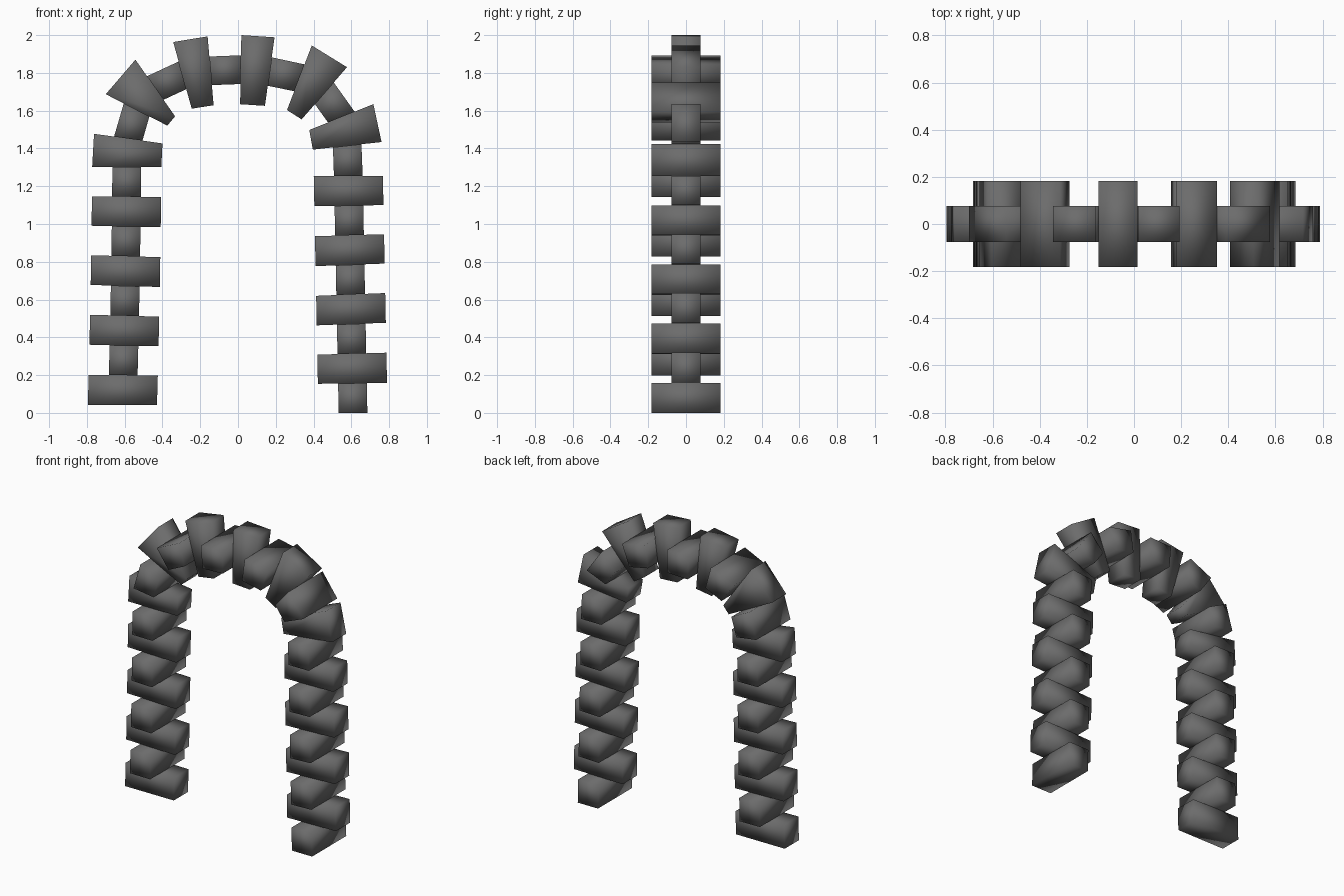
import bpy, bmesh, math
from mathutils import Vector

if "Cube" in bpy.data.objects:
    bpy.data.objects.remove(bpy.data.objects["Cube"])

LONG, SHORT = 0.183, 0.076   # half sizes of each link block

mat = bpy.data.materials.new("dark grey metal")
mat.diffuse_color = (0.15, 0.15, 0.15, 1)
mat.use_nodes = True
mat.node_tree.nodes["Principled BSDF"].inputs["Base Color"].default_value = mat.diffuse_color

# Path stations: (x, z, angle of the outward direction in degrees)
stations = []
# left leg, going up
for k in range(9):
    t = k / 8
    stations.append((-0.612 + 0.023 * (1.6 * t - 0.6 * t * t),
                     0.042 + 0.1575 * k, 180 - 1.7 * math.sin(math.pi * t)))
# arch
stations += [
    (-0.581, 1.452, 172), (-0.537, 1.604, 153), (-0.438, 1.720, 125),
    (-0.294, 1.787, 105.5), (-0.145, 1.811, 95), (0.0145, 1.817, 89),
    (0.168, 1.807, 82), (0.325, 1.774, 69), (0.457, 1.692, 49),
    (0.547, 1.566, 22), (0.578, 1.414, 6.3)]
# right leg, going down
for k in range(9):
    t = k / 8
    stations.append((0.584 + 0.025 * t, 1.254 * (1 - t), 2.3 * math.sin(math.pi * t)))


def ring(bm, station, across, depth):
    """Four corners of a link end, set square to the path."""
    x, z, deg = station
    a = math.radians(deg)
    c, out = Vector((x, 0, z)), Vector((math.cos(a), 0, math.sin(a)))
    y = Vector((0, depth, 0))
    return [bm.verts.new(p) for p in (c + out * across - y, c + out * across + y,
                                      c - out * across + y, c - out * across - y)]


def link(name, start, end, across, depth):
    """One block bent along the path between two stations."""
    bm = bmesh.new()
    a, b = ring(bm, start, across, depth), ring(bm, end, across, depth)
    bm.faces.new(a)
    bm.faces.new(b[::-1])
    for i in range(4):
        j = (i + 1) % 4
        bm.faces.new((a[j], a[i], b[i], b[j]))
    bmesh.ops.recalc_face_normals(bm, faces=bm.faces)
    for f in bm.faces:
        f.smooth = True
    me = bpy.data.meshes.new(name)
    bm.to_mesh(me)
    bm.free()
    me.materials.append(mat)
    bpy.context.collection.objects.link(bpy.data.objects.new(name, me))


# Chain links, turned a quarter each step
for i in range(len(stations) - 1):
    if i % 2 == 0:
        link(f"flat_link_{i}", stations[i], stations[i + 1], LONG, SHORT)
    else:
        link(f"crossed_link_{i}", stations[i], stations[i + 1], SHORT, LONG)
